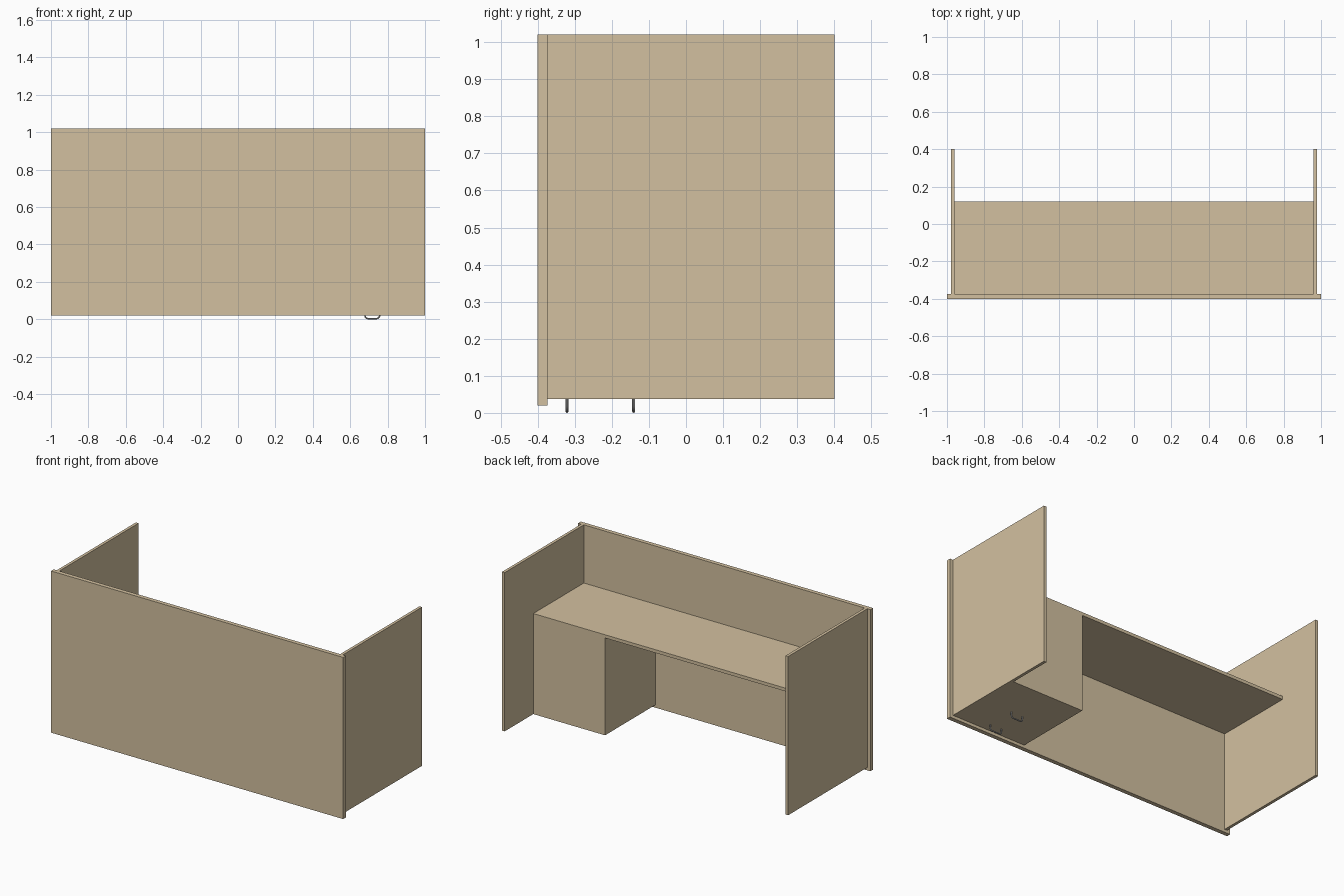
import bpy, math

if "Cube" in bpy.data.objects:
    bpy.data.objects.remove(bpy.data.objects["Cube"])

def material(name, color):
    m = bpy.data.materials.new(name)
    m.diffuse_color = color
    m.use_nodes = True
    m.node_tree.nodes["Principled BSDF"].inputs["Base Color"].default_value = m.diffuse_color
    return m

wood = material("light_wood", (0.65, 0.53, 0.35, 1))
metal = material("metal", (0.4, 0.4, 0.4, 1))

def box(name, x, y, z):
    """Box from (min, max) ranges on each axis."""
    bpy.ops.mesh.primitive_cube_add(size=1, location=[sum(r) / 2 for r in (x, y, z)])
    o = bpy.context.object
    o.name = name
    o.scale = [r[1] - r[0] for r in (x, y, z)]
    bpy.ops.object.transform_apply(location=False, rotation=False, scale=True)
    o.data.materials.append(wood)
    return o

# Front panel
box("front_panel", (-1, 1), (-0.4, -0.374), (0.02, 1.02))

# Side panels
for side, s in (("left", -1), ("right", 1)):
    box(side + "_panel", sorted((s * 0.961, s * 0.979)), (-0.374, 0.4), (0.038, 1.02))

# Worktop and the closed cabinet under it
box("worktop", (-0.961, 0.961), (-0.374, 0.12), (0.64, 0.66))
box("cabinet", (0.47, 0.961), (-0.374, 0.12), (0.038, 0.64))

# Bow handles on the underside of the cabinet
def handle(name, y, cx=0.718, half=0.039, r=0.004, bend=0.014, top=0.04):
    pts = [(-half, top)]
    for s, angles in ((-1, (180, 210, 240, 270)), (1, (270, 300, 330, 360))):
        for a in angles:
            a = math.radians(a)
            pts.append((s * (half - bend) + bend * math.cos(a), r + bend + bend * math.sin(a)))
    pts.append((half, top))
    c = bpy.data.curves.new(name, 'CURVE')
    c.dimensions = '3D'
    c.bevel_depth = r
    c.bevel_resolution = 2
    c.use_fill_caps = True
    sp = c.splines.new('POLY')
    sp.points.add(len(pts) - 1)
    for p, (x, z) in zip(sp.points, pts):
        p.co = (cx + x, y, z, 1)
    o = bpy.data.objects.new(name, c)
    bpy.context.collection.objects.link(o)
    c.materials.append(metal)
    bpy.ops.object.select_all(action='DESELECT')
    o.select_set(True)
    bpy.context.view_layer.objects.active = o
    bpy.ops.object.convert(target='MESH')
    bpy.ops.object.shade_smooth_by_angle()

handle("front_handle", -0.321)
handle("rear_handle", -0.141)
